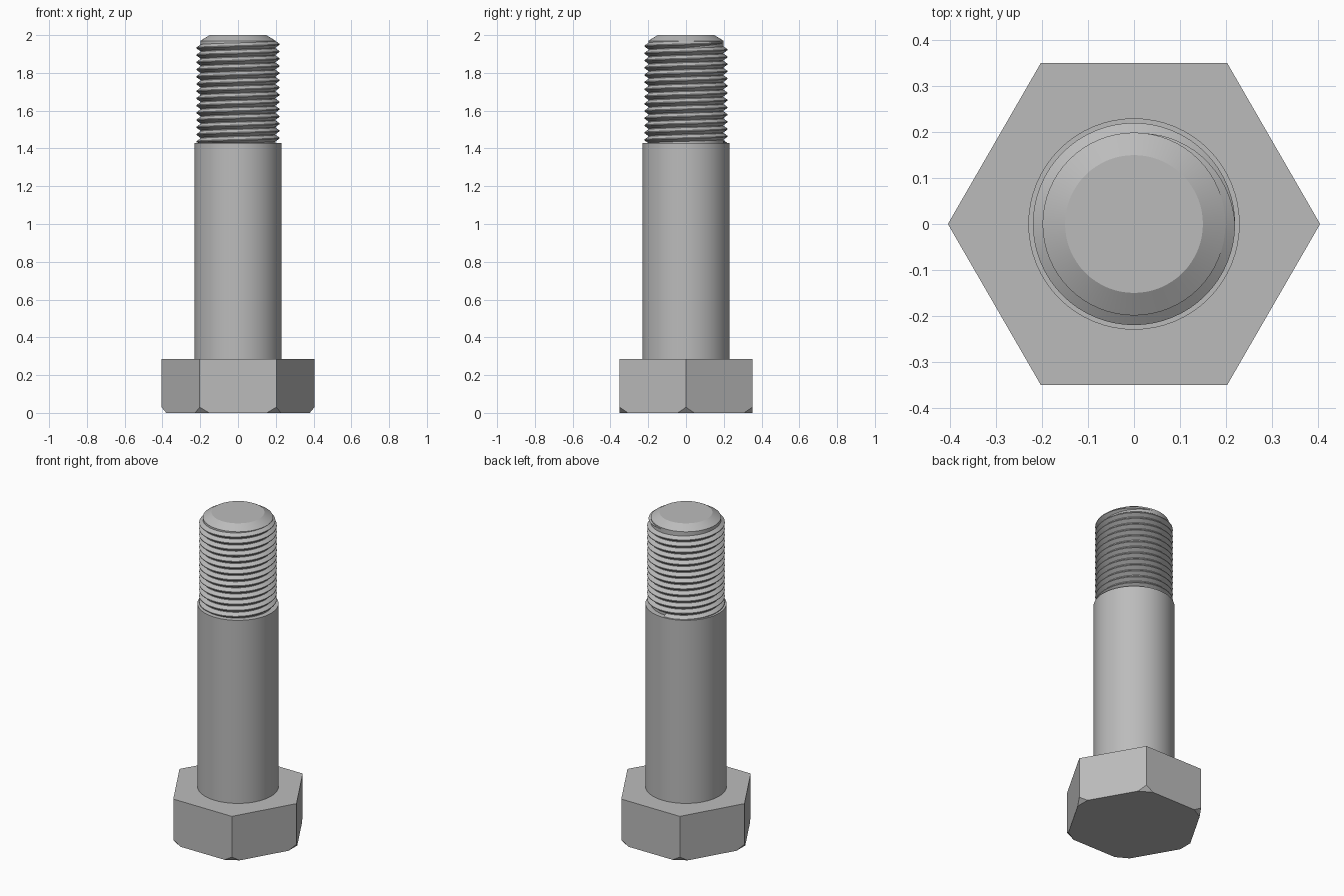
import bpy, bmesh, math
from mathutils import Vector

if "Cube" in bpy.data.objects:
    bpy.data.objects.remove(bpy.data.objects["Cube"])

steel = bpy.data.materials.new("steel grey")
steel.use_nodes = True
GREY = (0.5, 0.5, 0.5, 1)
steel.diffuse_color = GREY
steel.node_tree.nodes["Principled BSDF"].inputs["Base Color"].default_value = GREY


def finish(bm, name, smooth=None):
    bmesh.ops.recalc_face_normals(bm, faces=bm.faces)
    mesh = bpy.data.meshes.new(name)
    bm.to_mesh(mesh)
    bm.free()
    mesh.materials.append(steel)
    obj = bpy.data.objects.new(name, mesh)
    bpy.context.collection.objects.link(obj)
    if smooth:
        bpy.ops.object.select_all(action="DESELECT")
        obj.select_set(True)
        bpy.context.view_layer.objects.active = obj
        bpy.ops.object.shade_smooth_by_angle(angle=math.radians(smooth))
    return obj


def lathe(name, profile, sides=64):
    """Revolve (radius, height) points about z and cap both ends."""
    bm = bmesh.new()
    rings = []
    for r, z in profile:
        rings.append([bm.verts.new((r * math.cos(math.tau * i / sides),
                                    r * math.sin(math.tau * i / sides), z))
                      for i in range(sides)])
    for a, b in zip(rings, rings[1:]):
        for i in range(sides):
            j = (i + 1) % sides
            bm.faces.new((a[i], a[j], b[j], b[i]))
    bm.faces.new(rings[0])
    bm.faces.new(rings[-1])
    return finish(bm, name, 25)


# Hexagonal head, each lower corner clipped by a sloping plane
HEAD_R, HEAD_H, CLIP = 0.405, 0.285, 0.03
bm = bmesh.new()
corners = [Vector((HEAD_R * math.cos(math.tau * k / 6),
                   HEAD_R * math.sin(math.tau * k / 6), 0)) for k in range(6)]
base = bm.faces.new([bm.verts.new(c) for c in corners])
ext = bmesh.ops.extrude_face_region(bm, geom=[base], use_keep_orig=True)
top_verts = [v for v in ext["geom"] if isinstance(v, bmesh.types.BMVert)]
bmesh.ops.translate(bm, verts=top_verts, vec=(0, 0, HEAD_H))
bmesh.ops.recalc_face_normals(bm, faces=bm.faces)
for c in corners:
    out = c.normalized() * CLIP + Vector((0, 0, -0.025))
    geom = bm.verts[:] + bm.edges[:] + bm.faces[:]
    cut = bmesh.ops.bisect_plane(bm, geom=geom, plane_co=c + Vector((0, 0, CLIP)),
                                 plane_no=out.normalized(), clear_outer=True)
    edges = [e for e in cut["geom_cut"] if isinstance(e, bmesh.types.BMEdge)]
    bmesh.ops.contextual_create(bm, geom=edges)
finish(bm, "hex_head")

# Plain shank and the threaded end's core with its chamfered tip
lathe("shank", [(0.23, HEAD_H), (0.23, 1.43)])
lathe("thread_core", [(0.199, 1.42), (0.199, 1.97), (0.15, 2.0)])

# Right-handed helical thread that fades out over its last quarter turn
PITCH, TURNS, STEPS, TOP = 0.0382, 14, 64, 1.961
ROOT, CREST = 0.197, 0.22
bm = bmesh.new()
rows = []
total = TURNS * STEPS
for i in range(total + 1):
    angle = math.pi / 2 + math.tau * i / STEPS
    z = TOP - PITCH * (total - i) / STEPS
    fade = min(1, (total - i) / (STEPS / 4))
    crest = ROOT + (CREST - ROOT) * fade
    half, flat = PITCH * 0.49 * max(fade, 0.05), PITCH * 0.06 * fade
    section = [(ROOT, -half), (crest, -flat), (crest, flat), (ROOT, half)]
    rows.append([bm.verts.new((r * math.cos(angle), r * math.sin(angle),
                               max(z + dz, 1.425))) for r, dz in section])
for a, b in zip(rows, rows[1:]):
    for k in range(3):
        bm.faces.new((a[k], b[k], b[k + 1], a[k + 1]))
finish(bm, "helical_thread", 25)
